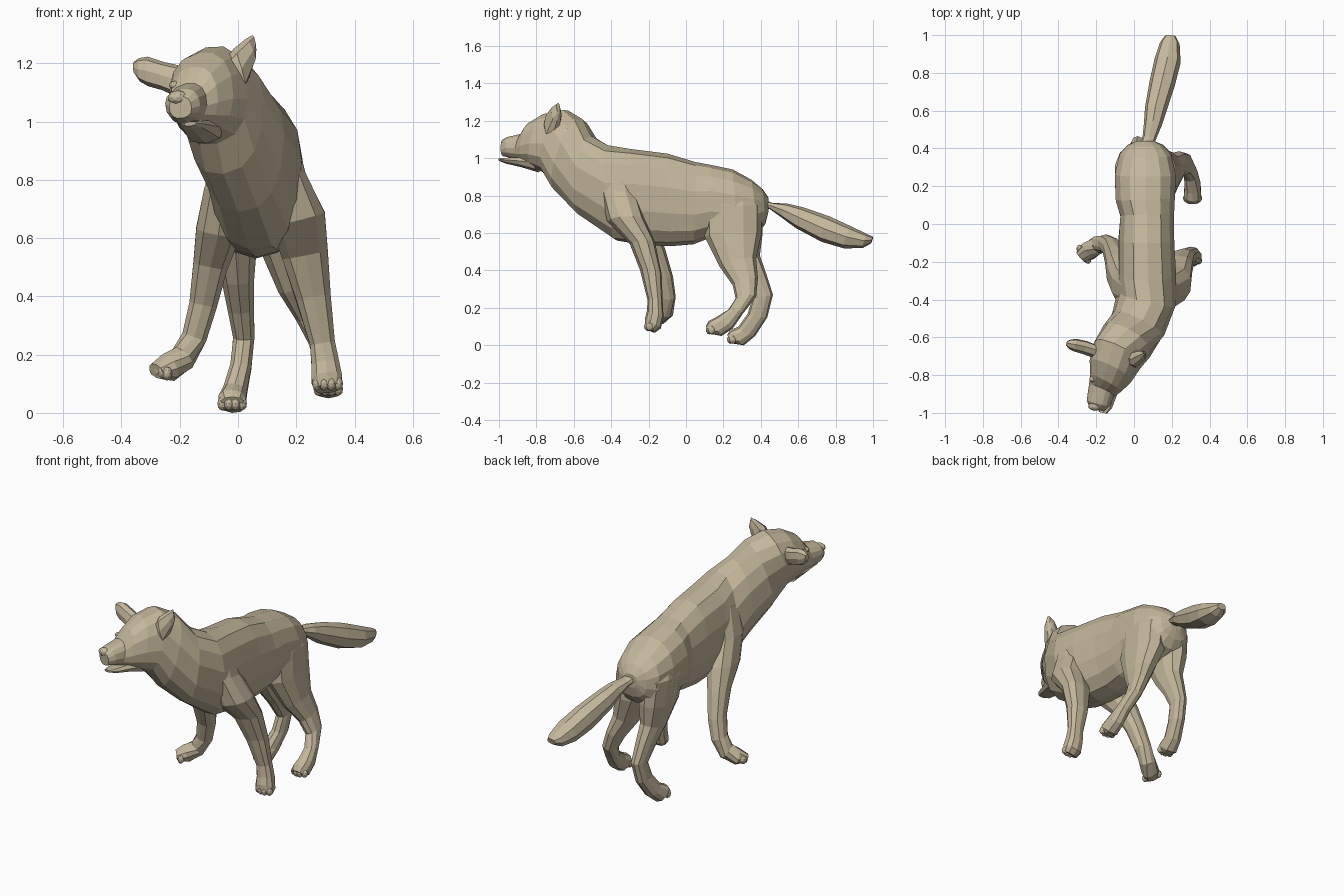
import bpy, bmesh
from math import cos, sin, pi
from mathutils import Vector

FUR = bpy.data.materials.new("fur")
FUR.diffuse_color = (0.55, 0.47, 0.33, 1)


def loft(name, rows, sides=12, power=0.85):
    """Skin rings; each row = (one edge point, opposite edge point, half width)."""
    rows = [(Vector(a), Vector(b), w) for a, b, w in rows]
    mids = [(a + b) / 2 for a, b, w in rows]
    bm = bmesh.new()
    rings = []
    for i, (a, b, w) in enumerate(rows):
        along = mids[min(i + 1, len(mids) - 1)] - mids[max(i - 1, 0)]
        side = along.cross(a - b).normalized() * w
        half = (a - b) / 2
        ring = []
        for k in range(sides):
            c, s = cos(2 * pi * k / sides), sin(2 * pi * k / sides)
            c = abs(c) ** power * (1 if c > 0 else -1)
            s = abs(s) ** power * (1 if s > 0 else -1)
            ring.append(bm.verts.new(mids[i] + half * c + side * s))
        rings.append(ring)
    for r, q in zip(rings, rings[1:]):
        for k in range(sides):
            n = (k + 1) % sides
            bm.faces.new((r[k], r[n], q[n], q[k]))
    bm.faces.new(rings[0])
    bm.faces.new(rings[-1])
    bmesh.ops.recalc_face_normals(bm, faces=bm.faces)
    me = bpy.data.meshes.new(name)
    bm.to_mesh(me)
    bm.free()
    me.materials.append(FUR)
    ob = bpy.data.objects.new(name, me)
    bpy.context.collection.objects.link(ob)
    return ob


def limb(name, rows, sides=10):
    """Rows = (x, front y, front z, back y, back z, half width)."""
    return loft(name, [((x, y1, z1), (x, y2, z2), w) for x, y1, z1, y2, z2, w in rows], sides)


def blob(name, loc, scale):
    bpy.ops.mesh.primitive_ico_sphere_add(subdivisions=2, radius=1, location=loc)
    ob = bpy.context.object
    ob.name, ob.scale = name, scale
    ob.data.materials.append(FUR)


def toes(name, centre, across):
    c, a = Vector(centre), Vector(across)
    for i in range(4):
        t = (i - 1.5) / 1.5
        blob(f"{name}_toe", c + a * t + Vector((0, 0.012 * t * t, 0)), (0.017, 0.021, 0.024))


# torso, rump to shoulders: (top, bottom, half width)
torso = [
    ((0.06, 0.44, 0.79), (0.06, 0.44, 0.71), 0.045),
    ((0.06, 0.41, 0.835), (0.06, 0.425, 0.65), 0.095),
    ((0.06, 0.35, 0.885), (0.06, 0.39, 0.60), 0.14),
    ((0.06, 0.25, 0.94), (0.06, 0.28, 0.56), 0.165),
    ((0.06, 0.13, 0.965), (0.06, 0.13, 0.575), 0.16),
    ((0.07, 0.05, 0.98), (0.07, 0.04, 0.54), 0.145),
    ((0.07, -0.10, 1.025), (0.06, -0.08, 0.53), 0.15),
    ((0.075, -0.30, 1.05), (0.065, -0.22, 0.535), 0.155),
    ((0.09, -0.42, 1.07), (0.04, -0.37, 0.56), 0.155),
]
# neck and head, turned and tilted toward -x
neck_head = [
    ((0.045, -0.51, 1.12), (0.0, -0.55, 0.69), 0.15),
    ((-0.03, -0.555, 1.21), (-0.05, -0.69, 0.82), 0.145),
    ((-0.11, -0.63, 1.255), (-0.07, -0.765, 0.925), 0.135),
    ((-0.14, -0.74, 1.235), (-0.11, -0.82, 0.955), 0.12),
    ((-0.16, -0.825, 1.188), (-0.14, -0.86, 0.975), 0.092),
    ((-0.18, -0.865, 1.13), (-0.165, -0.90, 0.99), 0.072),
    ((-0.20, -0.95, 1.112), (-0.18, -0.95, 1.005), 0.062),
    ((-0.205, -0.98, 1.085), (-0.19, -0.98, 1.012), 0.04),
]
loft("body_and_head", torso + neck_head, 14)

# lower jaw
loft("lower_jaw", [
    ((-0.125, -0.81, 1.02), (-0.11, -0.79, 0.925), 0.07),
    ((-0.145, -0.89, 1.005), (-0.135, -0.88, 0.952), 0.055),
    ((-0.16, -0.97, 1.002), (-0.155, -0.965, 0.972), 0.042),
    ((-0.165, -1.0, 1.0), (-0.163, -0.998, 0.985), 0.022)], 8)

# nose and brows
blob("nose", (-0.207, -0.965, 1.083), (0.035, 0.024, 0.024))
blob("left_brow", (-0.215, -0.82, 1.125), (0.022, 0.018, 0.015))
blob("right_brow", (-0.10, -0.838, 1.15), (0.022, 0.018, 0.015))

# ears
loft("right_ear", [
    ((-0.07, -0.70, 1.18), (-0.02, -0.73, 1.00), 0.04),
    ((-0.015, -0.715, 1.25), (0.025, -0.715, 1.11), 0.045),
    ((0.025, -0.695, 1.283), (0.055, -0.69, 1.20), 0.03),
    ((0.05, -0.685, 1.297), (0.06, -0.68, 1.24), 0.011)], 8)
loft("left_ear", [
    ((-0.19, -0.67, 1.19), (-0.20, -0.69, 1.08), 0.035),
    ((-0.255, -0.65, 1.205), (-0.26, -0.66, 1.108), 0.036),
    ((-0.31, -0.638, 1.223), (-0.31, -0.645, 1.122), 0.034),
    ((-0.34, -0.633, 1.218), (-0.337, -0.64, 1.138), 0.026),
    ((-0.358, -0.63, 1.205), (-0.355, -0.63, 1.165), 0.012)], 8)

# front legs
limb("front_right_leg", [
    (0.15, -0.44, 0.97, -0.30, 0.95, 0.05),
    (0.16, -0.46, 0.82, -0.26, 0.80, 0.075),
    (0.205, -0.42, 0.66, -0.22, 0.67, 0.10),
    (0.23, -0.30, 0.54, -0.165, 0.55, 0.083),
    (0.26, -0.245, 0.40, -0.13, 0.38, 0.062),
    (0.29, -0.205, 0.24, -0.125, 0.24, 0.045),
    (0.30, -0.21, 0.18, -0.12, 0.15, 0.05),
    (0.305, -0.22, 0.14, -0.135, 0.09, 0.055),
    (0.31, -0.22, 0.10, -0.165, 0.068, 0.045)])
toes("front_right", (0.308, -0.205, 0.10), (0.036, 0, 0))
limb("front_left_leg", [
    (-0.02, -0.44, 0.92, -0.27, 0.92, 0.05),
    (-0.045, -0.43, 0.76, -0.22, 0.76, 0.075),
    (-0.068, -0.36, 0.61, -0.15, 0.63, 0.08),
    (-0.095, -0.25, 0.50, -0.11, 0.51, 0.062),
    (-0.12, -0.18, 0.37, -0.07, 0.37, 0.05),
    (-0.15, -0.15, 0.26, -0.055, 0.26, 0.045),
    (-0.19, -0.15, 0.215, -0.07, 0.16, 0.045),
    (-0.24, -0.165, 0.195, -0.12, 0.115, 0.05),
    (-0.28, -0.185, 0.165, -0.165, 0.12, 0.038)])
toes("front_left", (-0.265, -0.172, 0.143), (-0.022, 0.03, 0.008))

# hind legs
limb("hind_right_leg", [
    (0.12, 0.15, 0.89, 0.31, 0.87, 0.06),
    (0.14, 0.10, 0.74, 0.405, 0.74, 0.085),
    (0.15, 0.10, 0.58, 0.405, 0.60, 0.085),
    (0.195, 0.18, 0.42, 0.375, 0.46, 0.062),
    (0.24, 0.25, 0.32, 0.385, 0.36, 0.045),
    (0.275, 0.265, 0.25, 0.375, 0.26, 0.038),
    (0.30, 0.225, 0.19, 0.305, 0.17, 0.038),
    (0.31, 0.16, 0.15, 0.25, 0.09, 0.043),
    (0.31, 0.12, 0.13, 0.19, 0.05, 0.048),
    (0.31, 0.105, 0.10, 0.135, 0.06, 0.038)])
toes("hind_right", (0.31, 0.125, 0.082), (0.034, 0, 0))
limb("hind_left_leg", [
    (0.0, 0.15, 0.89, 0.31, 0.87, 0.06),
    (-0.02, 0.10, 0.74, 0.405, 0.74, 0.085),
    (-0.01, 0.13, 0.58, 0.41, 0.60, 0.08),
    (0.0, 0.22, 0.44, 0.395, 0.48, 0.058),
    (0.01, 0.30, 0.34, 0.43, 0.38, 0.047),
    (0.02, 0.355, 0.25, 0.465, 0.27, 0.038),
    (0.01, 0.33, 0.17, 0.435, 0.15, 0.038),
    (-0.01, 0.28, 0.10, 0.37, 0.05, 0.043),
    (-0.02, 0.235, 0.08, 0.31, 0.0, 0.05),
    (-0.02, 0.22, 0.055, 0.245, 0.01, 0.04)])
toes("hind_left", (-0.02, 0.238, 0.032), (0.034, 0, 0))

# tail
limb("tail", [
    (0.06, 0.40, 0.785, 0.39, 0.73, 0.035),
    (0.08, 0.46, 0.762, 0.445, 0.73, 0.036),
    (0.10, 0.545, 0.757, 0.515, 0.68, 0.048),
    (0.115, 0.63, 0.737, 0.585, 0.628, 0.058),
    (0.15, 0.77, 0.688, 0.725, 0.553, 0.068),
    (0.178, 0.885, 0.635, 0.845, 0.518, 0.07),
    (0.19, 0.97, 0.594, 0.945, 0.52, 0.052),
    (0.192, 1.0, 0.58, 0.99, 0.545, 0.028)], 8)
